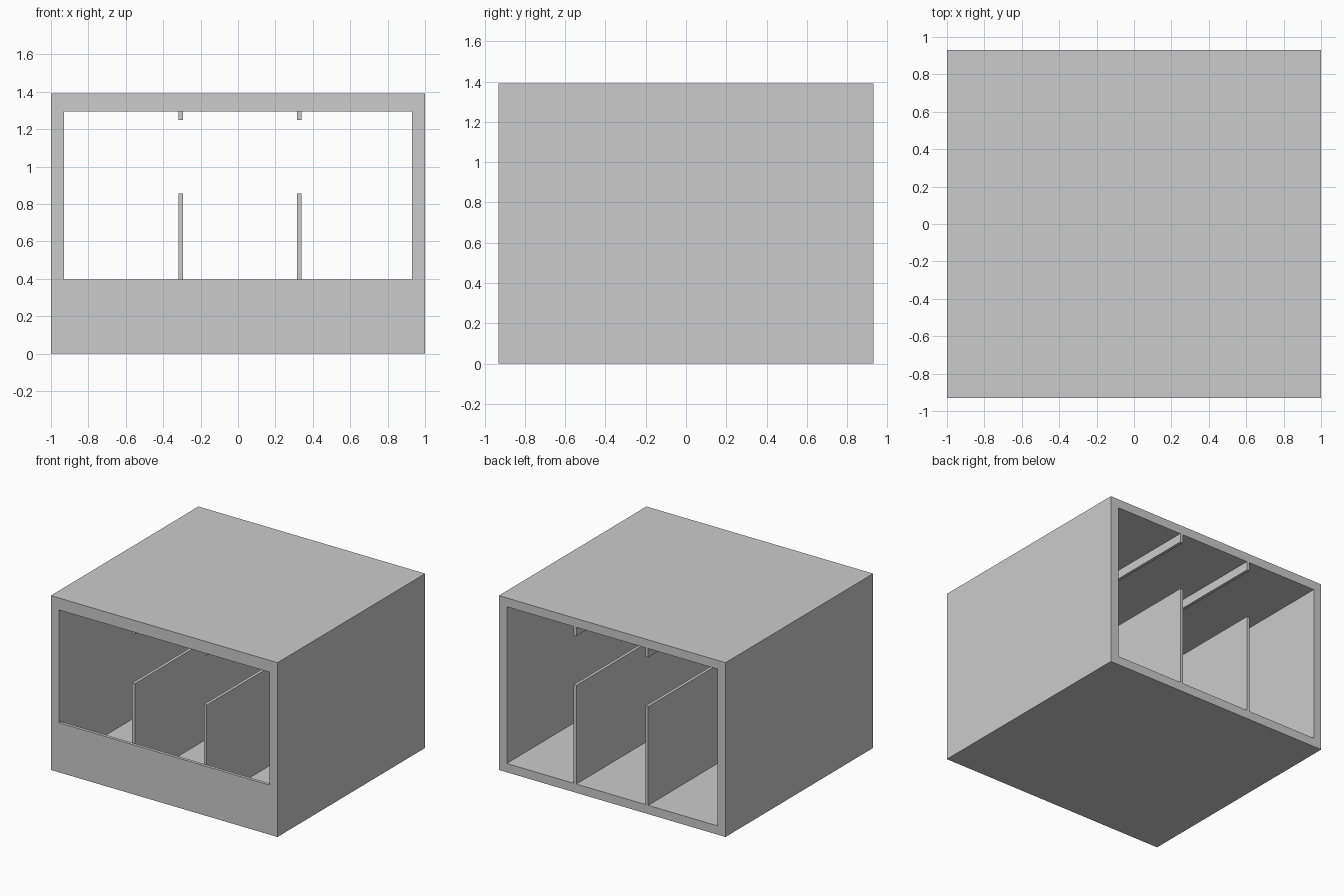
import bpy

old = bpy.data.objects.get("Cube")
if old:
    bpy.data.objects.remove(old, do_unlink=True)

grey = bpy.data.materials.new("plain grey")
grey.use_nodes = True
colour = (0.6, 0.6, 0.6, 1)
grey.diffuse_color = colour
grey.node_tree.nodes["Principled BSDF"].inputs["Base Color"].default_value = colour

W, D, H = 1.0, 0.93, 1.39      # half width, half depth, height
WALL = 0.07                    # shell thickness
PANEL = 0.025                  # front panel thickness
SILL, HEAD = 0.395, 1.295      # front opening


def box(name, x, y, z):
    """Flat-faced box spanning three (low, high) ranges."""
    bpy.ops.mesh.primitive_cube_add(size=1)
    ob = bpy.context.object
    ob.name = name
    for v in ob.data.vertices:
        v.co = [lo + (c + 0.5) * (hi - lo) for c, (lo, hi) in zip(v.co, (x, y, z))]
    ob.data.materials.append(grey)
    return ob


def cut(target, cutter):
    mod = target.modifiers.new("opening", "BOOLEAN")
    mod.operation = "DIFFERENCE"
    mod.solver = "EXACT"
    mod.object = cutter
    bpy.context.view_layer.objects.active = target
    bpy.ops.object.modifier_apply(modifier=mod.name)
    bpy.data.objects.remove(cutter, do_unlink=True)


# Shell: hollowed from the open back, then a window through the front panel
shell = box("cabinet_shell", (-W, W), (-D, D), (0, H))
inner = W - WALL
cut(shell, box("hollow_cutter", (-inner, inner), (-D + PANEL, D + 0.1), (WALL, H - WALL)))
cut(shell, box("window_cutter", (-inner, inner), (-D - 0.1, -D + 0.1), (SILL, HEAD)))

# Two dividers, each with a rail above it under the ceiling
depth = (-D + 0.05, D)
for side, x in (("right", -0.306), ("left", 0.328)):
    span = (x - 0.012, x + 0.012)
    box(side + "_divider", span, depth, (WALL, 0.857))
    box(side + "_ceiling_rail", span, depth, (1.25, H - WALL))
